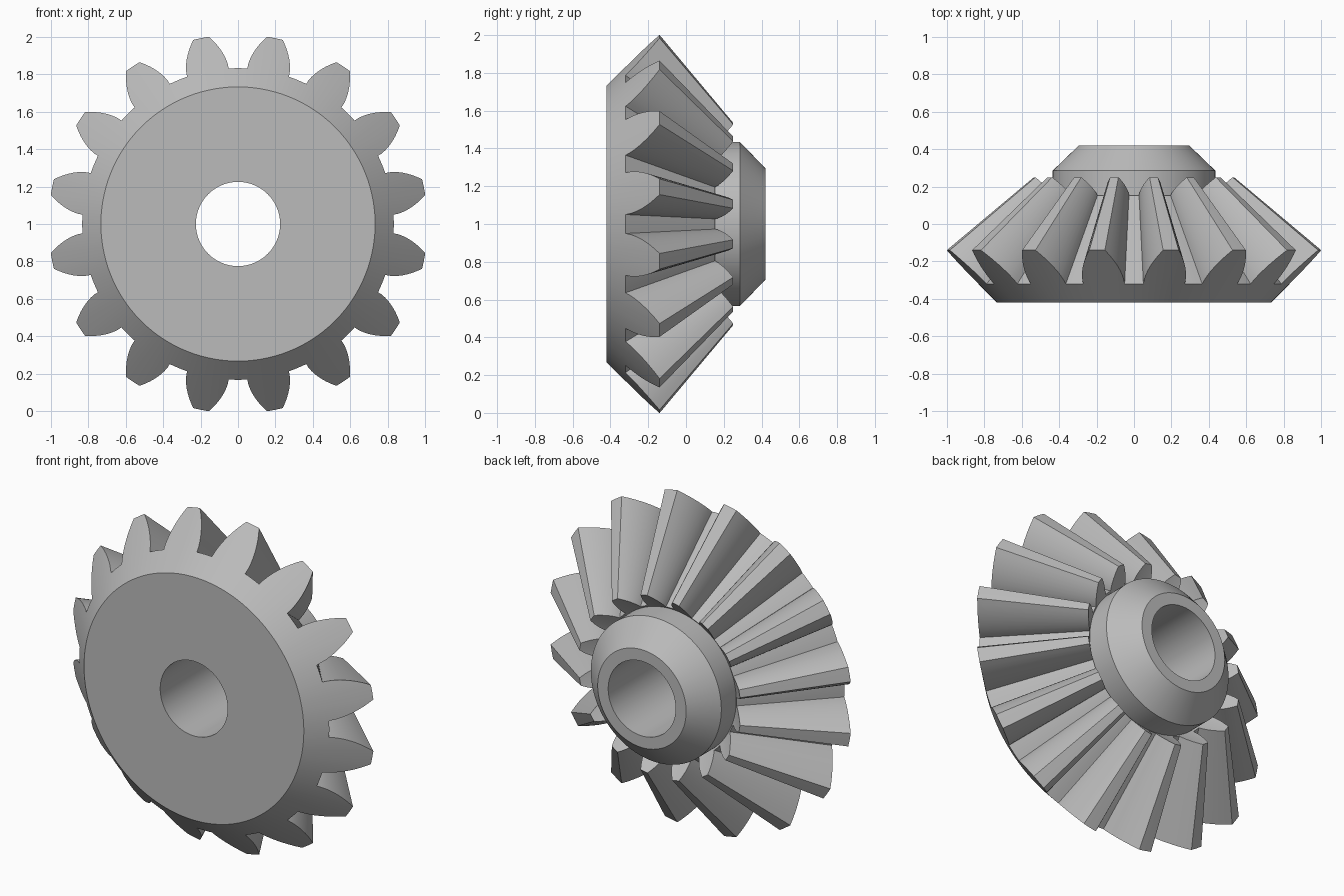
import bpy, bmesh, math

cube = bpy.data.objects.get("Cube")
if cube:
    bpy.data.objects.remove(cube, do_unlink=True)

TEETH = 16
ROOT_R, TIP_R, FACE_R = 0.833, 1.013, 0.733   # large end radii
FRONT_Y, APEX_Y, SMALL = -0.42, 0.6985, 0.535  # teeth shrink toward the cone apex
BORE_R, HUB_R, HUB_END_R = 0.225, 0.435, 0.295
HUB_Y, BACK_Y = 0.285, 0.42
ROOT_HALF, TIP_HALF = 7.8, 2.4                # tooth half widths in degrees
STEPS = 8

steel = bpy.data.materials.new("steel grey")
steel.use_nodes = True
grey = (0.5, 0.5, 0.5, 1)
steel.diffuse_color = grey
steel.node_tree.nodes["Principled BSDF"].inputs["Base Color"].default_value = grey


def tooth_profile():
    """One pitch of the outline as (degrees from tooth centre, radius)."""
    flank = []
    for i in range(STEPS + 1):
        t = i / STEPS
        half = ROOT_HALF - (ROOT_HALF - TIP_HALF) * t ** 1.6
        flank.append((half, ROOT_R + (TIP_R - ROOT_R) * t))
    pitch = 360 / TEETH
    gap = pitch / 2 - ROOT_HALF
    rising = [(-a, r) for a, r in flank]
    falling = flank[::-1]
    valley = [(ROOT_HALF + gap * k / 2, ROOT_R) for k in (1, 2, 3)]
    return rising + [(0, TIP_R)] + falling + valley


# Full toothed outline on the large end
pitch = 360 / TEETH
outline = [(math.radians(a + pitch * (k + 0.5)), r)
           for k in range(TEETH) for a, r in tooth_profile()]


def back_cone_y(r):
    return FRONT_Y + r - FACE_R


def small_y(r):
    return APEX_Y + SMALL * (back_cone_y(r) - APEX_Y)


# Each ring maps the outline radius to (radius, y), from the bore round to the bore
hub_base_y = small_y(HUB_R / SMALL)
rings = [
    lambda r: (BORE_R, FRONT_Y),
    lambda r: (FACE_R, FRONT_Y),
    lambda r: (r, back_cone_y(r)),
    lambda r: (r * SMALL, small_y(r)),
    lambda r: (HUB_R, hub_base_y),
    lambda r: (HUB_R, HUB_Y),
    lambda r: (HUB_END_R, BACK_Y),
    lambda r: (BORE_R, BACK_Y),
]

bm = bmesh.new()
loops = []
for ring in rings:
    loop = []
    for angle, r in outline:
        radius, y = ring(r)
        loop.append(bm.verts.new((radius * math.sin(angle), y, 1 + radius * math.cos(angle))))
    loops.append(loop)

# Skin neighbouring rings, closing through the bore
count = len(outline)
for a, b in zip(loops, loops[1:] + loops[:1]):
    for i in range(count):
        j = (i + 1) % count
        bm.faces.new((a[i], a[j], b[j], b[i]))
bmesh.ops.recalc_face_normals(bm, faces=bm.faces)

mesh = bpy.data.meshes.new("bevel_gear")
bm.to_mesh(mesh)
bm.free()
mesh.materials.append(steel)
gear = bpy.data.objects.new("bevel_gear", mesh)
bpy.context.collection.objects.link(gear)

bpy.ops.object.select_all(action='DESELECT')
gear.select_set(True)
bpy.context.view_layer.objects.active = gear
bpy.ops.object.shade_smooth_by_angle(angle=math.radians(30))
